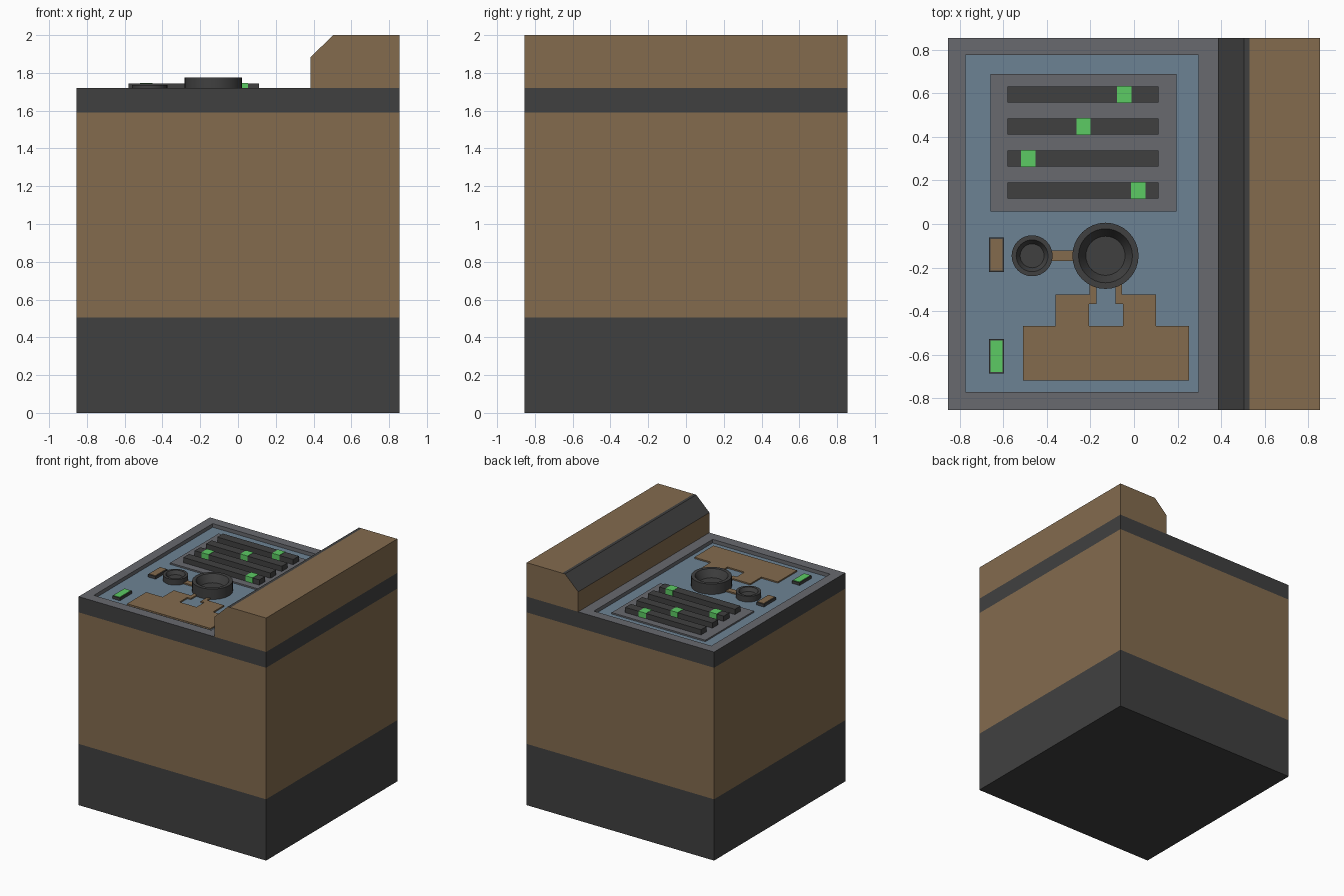
import bpy, bmesh, math

if "Cube" in bpy.data.objects:
    bpy.data.objects.remove(bpy.data.objects["Cube"])


def material(name, rgb):
    m = bpy.data.materials.new(name)
    m.diffuse_color = (*rgb, 1)
    m.use_nodes = True
    m.node_tree.nodes["Principled BSDF"].inputs["Base Color"].default_value = m.diffuse_color
    return m


DARK = material("charcoal", (0.051, 0.051, 0.051))
BROWN = material("brown", (0.227, 0.147, 0.076))
GREY = material("grey", (0.138, 0.143, 0.158))
BLUE = material("slate blue", (0.152, 0.226, 0.296))
GREEN = material("green", (0.107, 0.597, 0.127))


def finish(name, bm, mats):
    bmesh.ops.recalc_face_normals(bm, faces=bm.faces)
    mesh = bpy.data.meshes.new(name)
    bm.to_mesh(mesh)
    bm.free()
    for m in mats:
        mesh.materials.append(m)
    ob = bpy.data.objects.new(name, mesh)
    bpy.context.collection.objects.link(ob)
    return ob


def loft(name, rings, mats, bands):
    """Join closed rings of points; bands = material index of start cap, each band, end cap."""
    bm = bmesh.new()
    loops = [[bm.verts.new(p) for p in ring] for ring in rings]
    n = len(loops[0])
    bm.faces.new(loops[0]).material_index = bands[0]
    for a, b, k in zip(loops, loops[1:], bands[1:]):
        for i in range(n):
            j = (i + 1) % n
            bm.faces.new((a[i], a[j], b[j], b[i])).material_index = k
    bm.faces.new(loops[-1]).material_index = bands[-1]
    return finish(name, bm, mats)


def rect(x0, x1, y0, y1, z):
    return [(x0, y0, z), (x1, y0, z), (x1, y1, z), (x0, y1, z)]


def box(name, x0, x1, y0, y1, z0, z1, mat):
    return loft(name, [rect(x0, x1, y0, y1, z0), rect(x0, x1, y0, y1, z1)], [mat], [0, 0, 0])


def dial(name, cx, cy, profile):
    n = 32
    rings = [[(cx + r * math.cos(i * math.tau / n), cy + r * math.sin(i * math.tau / n), z)
              for i in range(n)] for r, z in profile]
    ob = loft(name, rings, [DARK], [0] * (len(profile) + 1))
    bpy.ops.object.select_all(action='DESELECT')
    ob.select_set(True)
    bpy.context.view_layer.objects.active = ob
    bpy.ops.object.shade_smooth_by_angle(angle=math.radians(30))


H = 0.855      # half width of the cabinet
FLOOR = 1.69   # recessed panel height

# Cabinet: dark base, brown middle, dark band, grey rim, sunken blue panel
inner = (-0.775, 0.297, -0.772, 0.777)
rings = [rect(-H, H, -H, H, z) for z in (0, 0.505, 1.59, 1.72)]
rings += [rect(*inner, 1.72), rect(*inner, FLOOR)]
loft("cabinet", rings, [DARK, BROWN, GREY, BLUE], [0, 0, 1, 0, 2, 2, 3])

# Raised back console: brown, with dark chamfer and dark strip along the top edge
profile = [(0.385, 1.72), (H, 1.72), (H, 2.0), (0.53, 2.0), (0.505, 2.0), (0.385, 1.885)]
console = loft("back_console", [[(x, y, z) for x, z in profile] for y in (-H, H)],
               [BROWN, DARK], [0, 0, 0])
for f in console.data.polygons:
    c = f.center
    if abs(f.normal.y) < 0.5 and c.x < 0.53 and c.z > 1.9:
        f.material_index = 1

# Slider bank
box("slider_plate", -0.66, 0.195, 0.057, 0.69, FLOOR, 1.702, GREY)
for i, (y, x) in enumerate([(0.595, -0.045), (0.448, -0.232), (0.301, -0.485), (0.154, 0.02)], 1):
    box(f"slider_track_{i}", -0.58, 0.112, y - 0.037, y + 0.037, 1.70, 1.745, DARK)
    box(f"slider_knob_{i}", x - 0.033, x + 0.033, y - 0.039, y + 0.039, 1.70, 1.747, GREEN)

# Hollow dials with tapered bowls
dial("large_dial", -0.131, -0.146,
     [(0.152, FLOOR), (0.152, 1.775), (0.124, 1.775), (0.09, 1.715)])
dial("small_dial", -0.468, -0.146,
     [(0.094, FLOOR), (0.094, 1.737), (0.073, 1.737), (0.055, 1.708)])

# Raised brown bar between the dials, and the plate with two prongs
box("dial_link", -0.385, -0.27, -0.17, -0.122, FLOOR, 1.701, BROWN)
outline = [(-0.51, -0.718), (0.252, -0.718), (0.252, -0.468), (0.10, -0.468), (0.10, -0.323),
           (-0.056, -0.323), (-0.056, -0.25), (-0.085, -0.25), (-0.085, -0.367), (-0.051, -0.367),
           (-0.051, -0.468), (-0.206, -0.468), (-0.206, -0.367), (-0.173, -0.367), (-0.173, -0.25),
           (-0.204, -0.25), (-0.204, -0.323), (-0.36, -0.323), (-0.36, -0.468), (-0.51, -0.468)]
loft("pronged_plate", [[(x, y, z) for x, y in outline] for z in (FLOOR, 1.701)], [BROWN], [0, 0, 0])

# Buttons with dark frames
for name, y, mat in [("brown_button", -0.142, BROWN), ("green_button", -0.607, GREEN)]:
    box(name + "_frame", -0.667, -0.597, y - 0.079, y + 0.079, FLOOR, 1.712, DARK)
    box(name, -0.66, -0.604, y - 0.072, y + 0.072, 1.71, 1.715, mat)
